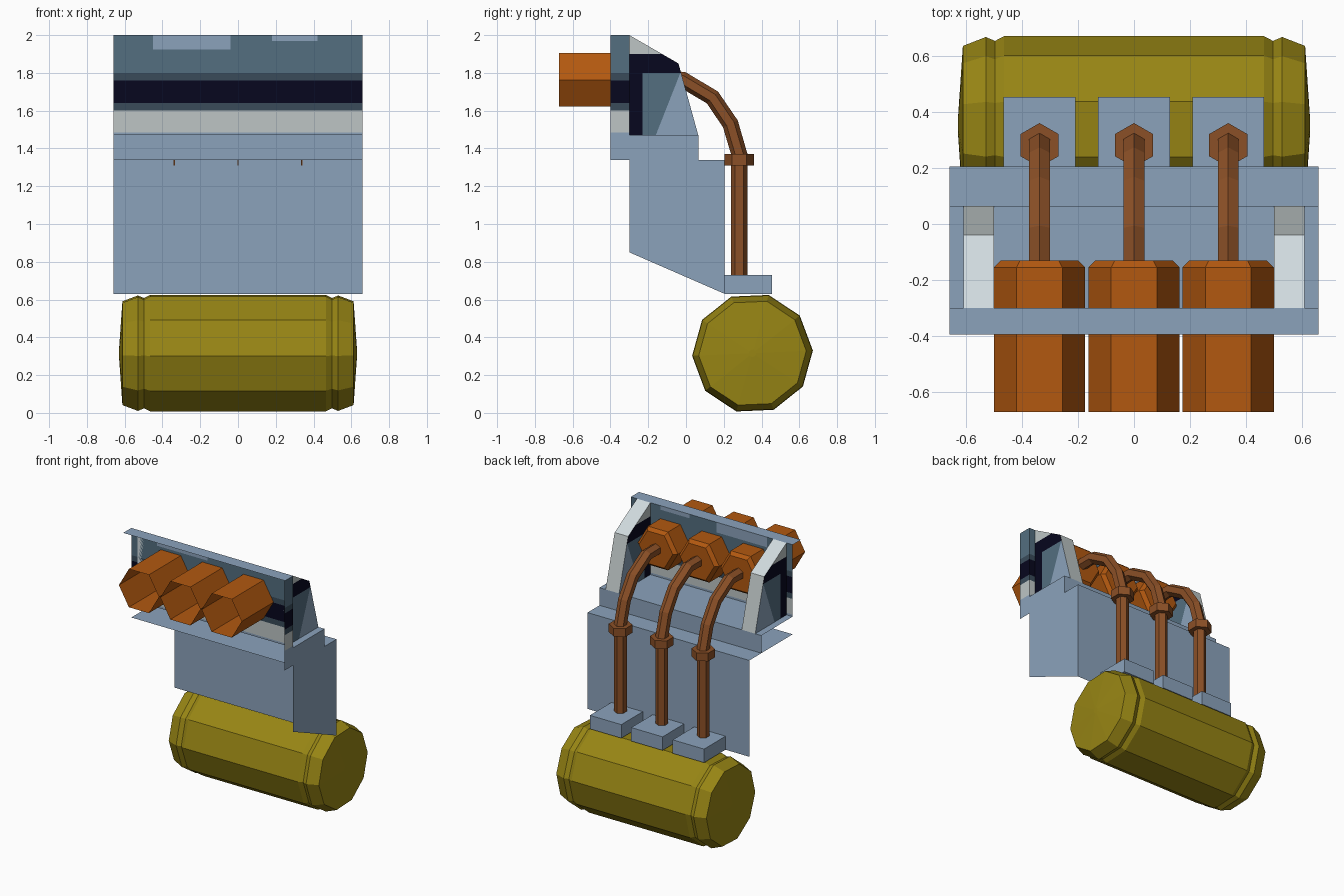
import bpy, bmesh, math
from mathutils import Vector

if "Cube" in bpy.data.objects:
    bpy.data.objects.remove(bpy.data.objects["Cube"])

# Flat colours (linear)
COLOURS = {
    "steel_blue": (0.26, 0.365, 0.50), "slate": (0.087, 0.156, 0.216),
    "dark_slate": (0.041, 0.071, 0.102), "near_black_navy": (0.002, 0.002, 0.013),
    "light_grey": (0.51, 0.56, 0.56), "off_white": (0.63, 0.70, 0.73),
    "orange": (0.445, 0.098, 0.005), "copper_brown": (0.26, 0.08, 0.02),
    "olive": (0.31, 0.235, 0.007),
}
NAMES = list(COLOURS)
MATS = []
for n, c in COLOURS.items():
    m = bpy.data.materials.new(n)
    m.diffuse_color = (*c, 1)
    m.use_nodes = True
    m.node_tree.nodes["Principled BSDF"].inputs["Base Color"].default_value = m.diffuse_color
    MATS.append(m)


def finish(bm, name, rule):
    """Turn a bmesh into an object; rule is a colour name or f(centre, normal) -> name."""
    bm.normal_update()
    for f in bm.faces:
        c = rule if isinstance(rule, str) else rule(f.calc_center_median(), f.normal)
        f.material_index = NAMES.index(c)
    me = bpy.data.meshes.new(name)
    bm.to_mesh(me)
    bm.free()
    for m in MATS:
        me.materials.append(m)
    ob = bpy.data.objects.new(name, me)
    bpy.context.collection.objects.link(ob)
    return ob


def cut(bm, co, no):
    bmesh.ops.bisect_plane(bm, geom=bm.verts[:] + bm.edges[:] + bm.faces[:],
                           dist=1e-5, plane_co=co, plane_no=no)


def sheet(name, polys, facing, rule="steel_blue", cuts=()):
    """Thin single-sided plates, all facing one way."""
    bm = bmesh.new()
    for p in polys:
        f = bm.faces.new([bm.verts.new(v) for v in p])
        f.normal_update()
        if f.normal.dot(Vector(facing)) < 0:
            f.normal_flip()
    for co, no in cuts:
        cut(bm, co, no)
    return finish(bm, name, rule)


def extrude_x(name, profile, x0, x1, rule, cuts=()):
    """Solid from a (y, z) profile."""
    bm = bmesh.new()
    a = [bm.verts.new((x0, y, z)) for y, z in profile]
    b = [bm.verts.new((x1, y, z)) for y, z in profile]
    bm.faces.new(a)
    bm.faces.new(b)
    for i in range(len(a)):
        j = (i + 1) % len(a)
        bm.faces.new((a[i], a[j], b[j], b[i]))
    bmesh.ops.recalc_face_normals(bm, faces=bm.faces)
    for co, no in cuts:
        cut(bm, co, no)
    return finish(bm, name, rule)


def loft(name, rings, rule, cap_start=True, cap_end=True):
    """Skin a list of equal-length vertex rings."""
    bm = bmesh.new()
    vs = [[bm.verts.new(p) for p in r] for r in rings]
    n = len(vs[0])
    for a, b in zip(vs, vs[1:]):
        for i in range(n):
            bm.faces.new((a[i], a[(i + 1) % n], b[(i + 1) % n], b[i]))
    if cap_start:
        bm.faces.new(vs[0])
    if cap_end:
        bm.faces.new(vs[-1])
    bmesh.ops.recalc_face_normals(bm, faces=bm.faces)
    return finish(bm, name, rule)


def ring(centre, u, v, r, n, start=0.0):
    c, u, v = Vector(centre), Vector(u), Vector(v)
    return [c + r * (math.cos(a) * u + math.sin(a) * v)
            for a in (start + 2 * math.pi * i / n for i in range(n))]


W = 0.66
X, Y, Z = (1, 0, 0), (0, 1, 0), (0, 0, 1)


def band(z):
    if z > 1.80: return "slate"
    if z > 1.76: return "dark_slate"
    if z > 1.64: return "near_black_navy"
    if z > 1.60: return "dark_slate"
    if z > 1.485: return "light_grey"
    return "steel_blue"


def panel_rule(c, n):
    # pale patches along the top edge of the panel
    if (c.z > 1.925 and -0.45 < c.x < -0.04) or (c.z > 1.97 and 0.18 < c.x < 0.42):
        return "steel_blue"
    return band(c.z)


BAND_CUTS = [((0, 0, z), Z) for z in (1.485, 1.60, 1.64, 1.76, 1.80)]
PATCH_CUTS = [((0, 0, z), Z) for z in (1.925, 1.97)] + \
             [((x, 0, 0), X) for x in (-0.45, -0.04, 0.18, 0.42)]


def level(z, y0, y1):
    return [(-W, y0, z), (W, y0, z), (W, y1, z), (-W, y1, z)]


def upright(y, z0, z1):
    return [(-W, y, z0), (W, y, z0), (W, y, z1), (-W, y, z1)]


# Housing shell: banded panel, top lip, shelves, risers
sheet("banded_panel", [upright(-0.3, 1.47, 2.0)], (0, -1, 0), panel_rule,
      BAND_CUTS + PATCH_CUTS)
sheet("housing_decks", [level(2.0, -0.395, -0.3), level(1.47, -0.3, 0.065),
                        level(1.34, -0.3, 0.205)], Z)
sheet("housing_back_walls", [upright(0.065, 1.34, 1.47), upright(0.205, 0.63, 1.34)], Y)

# Right-hand end wall (the left end is open)
sheet("end_wall", [[(W, y, z) for y, z in p] for p in (
    [(-0.4, 1.34), (0.065, 1.34), (0.065, 1.47), (-0.4, 1.47)],
    [(-0.3, 0.85), (0.205, 0.63), (0.205, 1.34), (-0.3, 1.34)])], X)
sheet("banded_end_wall", [[(W, y, z) for y, z in
      [(-0.4, 1.47), (-0.3, 1.47), (-0.3, 2.0), (-0.4, 2.0)]]], X,
      lambda c, n: band(c.z), BAND_CUTS)


# Side fins holding the panel
def fin_rule(c, n):
    if abs(n.x) < 0.5:
        return "light_grey" if n.y > 0.8 else "off_white"
    if c.z > 1.90: return "light_grey"
    if c.z > 1.80: return "near_black_navy"
    if c.y < -0.23: return "near_black_navy"
    return "steel_blue" if (c.y + 0.16) * 0.33 > (c.z - 1.47) * 0.13 else "slate"


FIN = [(-0.3, 1.47), (0.065, 1.47), (-0.04, 1.85), (-0.3, 2.0)]
FIN_CUTS = [((0, 0, 1.90), Z), ((0, 0, 1.80), Z), ((0, -0.23, 0), Y),
            ((0, -0.16, 1.47), (0, 0.33, -0.13))]
for side, x0, x1 in (("left", -0.61, -0.5), ("right", 0.5, 0.61)):
    extrude_x(side + "_fin", FIN, x0, x1, fin_rule, FIN_CUTS)

# Three identical units: open hexagonal tube, bent pipe, nut and foot
PATH = [(-0.14, 1.765), (-0.02, 1.765), (0.14, 1.67), (0.235, 1.53),
        (0.282, 1.37), (0.282, 0.72)]
for i, x in enumerate((-0.338, 0.0, 0.337)):
    tag = "_%d" % (i + 1)
    loft("hex_tube" + tag,
         [ring((x, y, 1.763), X, Z, r, 6)
          for y, r in ((-0.672, 0.163), (-0.155, 0.163), (-0.13, 0.138))],
         "orange", cap_start=False)
    rings = []
    for k, (y, z) in enumerate(PATH):
        a, b = PATH[max(k - 1, 0)], PATH[min(k + 1, len(PATH) - 1)]
        t = Vector((0, b[0] - a[0], b[1] - a[1])).normalized()
        rings.append(ring((x, y, z), (0, -t.z, t.y), X, 0.043, 6))
    loft("bent_pipe" + tag, rings, "copper_brown")
    loft("pipe_nut" + tag, [ring((x, 0.282, z), Y, X, 0.079, 6) for z in (1.31, 1.37)],
         "copper_brown")
    extrude_x("pipe_foot" + tag, [(0.205, 0.63), (0.455, 0.63), (0.455, 0.73), (0.205, 0.73)],
              x - 0.128, x + 0.128, "steel_blue")

# Ten-sided tank lying along x, with a groove near each end
HALF = [(0.63, 0.02), (0.612, 0.285), (0.53, 0.317), (0.497, 0.303), (0.465, 0.32)]
PROFILE = [(-x, r) for x, r in HALF] + HALF[::-1]
loft("tank", [ring((x, 0.352, 0.316), Y, Z, r, 10, math.radians(2.5)) for x, r in PROFILE],
     "olive")
